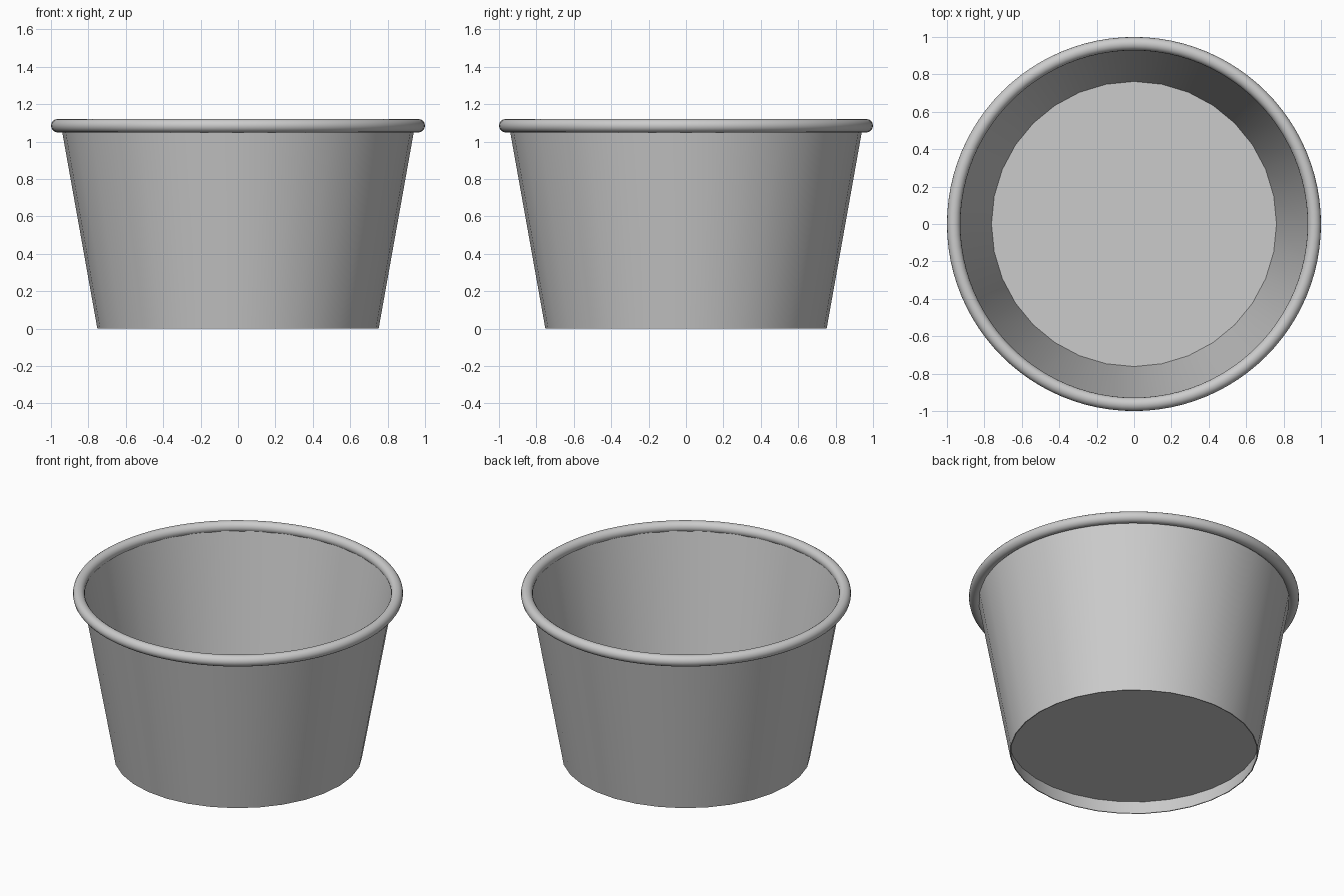
import bpy, bmesh, math

if "Cube" in bpy.data.objects:
    bpy.data.objects.remove(bpy.data.objects["Cube"])

grey = bpy.data.materials.new("light_grey_card")
grey.diffuse_color = (0.6, 0.6, 0.6, 1)
grey.use_nodes = True
grey.node_tree.nodes["Principled BSDF"].inputs["Base Color"].default_value = grey.diffuse_color


def lathe(name, profile, sides, closed=False):
    """Spin (radius, height) points around z; a radius of 0 makes a pole."""
    bm = bmesh.new()
    rings = []
    for r, z in profile:
        if r == 0:
            rings.append([bm.verts.new((0, 0, z))] * sides)
        else:
            rings.append([bm.verts.new((r * math.cos(2 * math.pi * i / sides),
                                        r * math.sin(2 * math.pi * i / sides), z))
                          for i in range(sides)])
    pairs = list(zip(rings, rings[1:]))
    if closed:
        pairs.append((rings[-1], rings[0]))
    for a, b in pairs:
        for i in range(sides):
            j = (i + 1) % sides
            loop = list(dict.fromkeys((a[i], a[j], b[j], b[i])))
            bm.faces.new(loop)
    me = bpy.data.meshes.new(name)
    bm.to_mesh(me)
    bm.free()
    me.materials.append(grey)
    ob = bpy.data.objects.new(name, me)
    bpy.context.collection.objects.link(ob)
    bpy.ops.object.select_all(action='DESELECT')
    ob.select_set(True)
    bpy.context.view_layer.objects.active = ob
    bpy.ops.object.shade_smooth_by_angle(angle=math.radians(35))
    return ob


# Thin tapered wall, open at the bottom
lathe("cup_wall", [(0.752, 0), (0.946, 1.085), (0.940, 1.085), (0.746, 0)], 32, closed=True)

# Floor set a little above the wall's lower edge
lathe("cup_floor", [(0.762, 0.09), (0, 0.09)], 32)

# Rolled rim
R, r, zc, n = 0.964, 0.036, 1.085, 16
lathe("rolled_rim", [(R + r * math.cos(2 * math.pi * k / n),
                      zc + r * math.sin(2 * math.pi * k / n)) for k in range(n)],
      96, closed=True)
